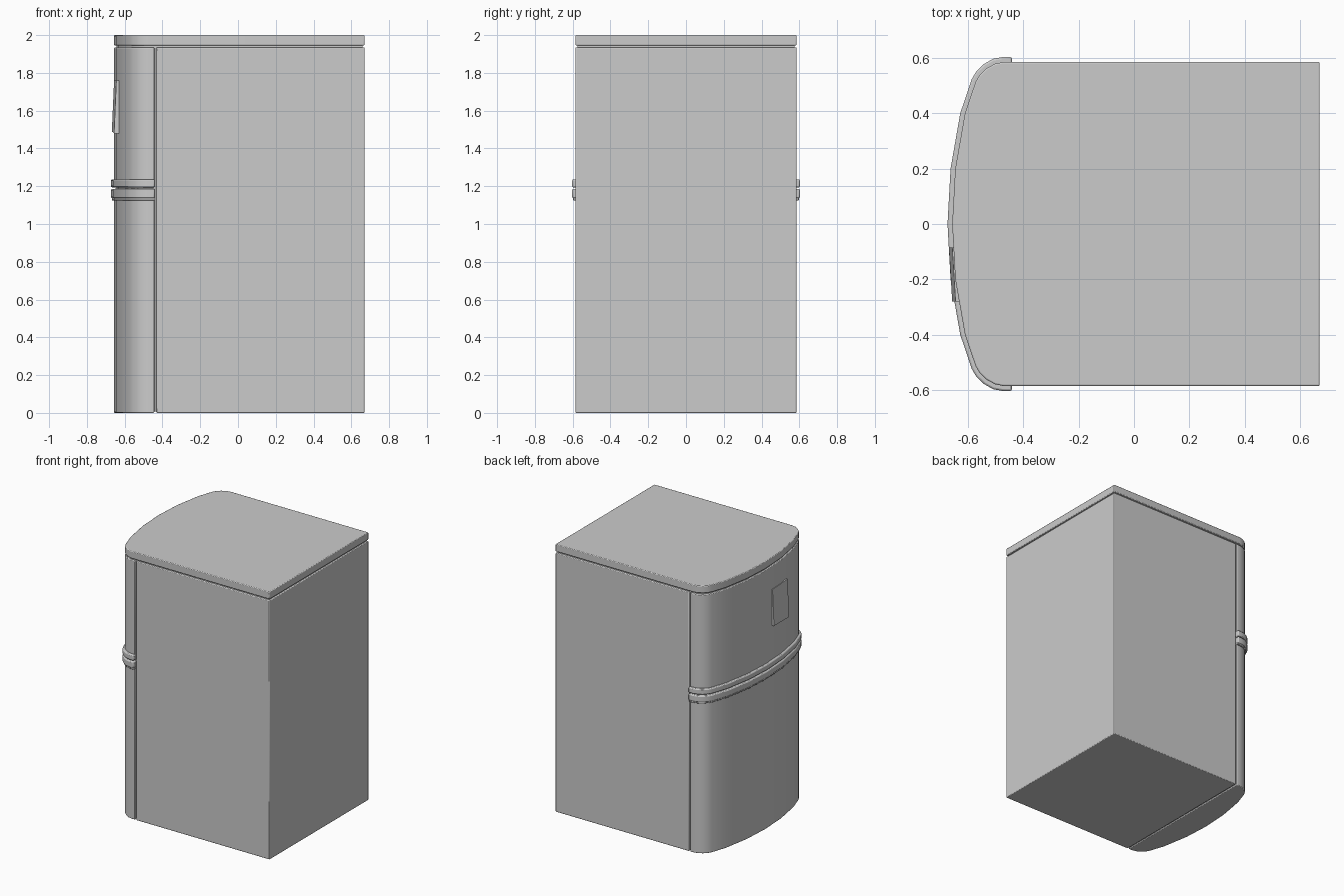
import bpy, bmesh
from mathutils import Vector

if "Cube" in bpy.data.objects:
    bpy.data.objects.remove(bpy.data.objects["Cube"])

# Half outline of the curved front (x, y), from the middle out to the side
FRONT = [(-0.656, 0), (-0.645, 0.2), (-0.61, 0.4), (-0.572, 0.512), (-0.557, 0.538),
         (-0.533, 0.561), (-0.503, 0.578), (-0.47, 0.585)]
# The same outline, pushed out for the handle bands
BAND = [(-0.673, 0), (-0.662, 0.2), (-0.627, 0.4), (-0.586, 0.522), (-0.569, 0.551),
        (-0.542, 0.577), (-0.509, 0.596), (-0.472, 0.603)]


def outline(half, back):
    """Mirror a half front and close it with a straight back edge."""
    side = half + [(back, half[-1][1])]
    return [(x, -y) for x, y in reversed(side[1:])] + side


def finish(obj, bevel):
    if bevel:
        mod = obj.modifiers.new("soft_edges", 'BEVEL')
        mod.width, mod.segments = bevel, 2
        mod.limit_method, mod.angle_limit = 'ANGLE', 0.8
    bpy.ops.object.select_all(action='DESELECT')
    obj.select_set(True)
    bpy.context.view_layer.objects.active = obj
    bpy.ops.object.shade_smooth_by_angle(angle=0.6)


def slab(name, points, z0, z1, bevel=0.005):
    """Extrude a flat outline from z0 to z1."""
    bm = bmesh.new()
    base = bm.faces.new([bm.verts.new((x, y, z0)) for x, y in points])
    new = bmesh.ops.extrude_face_region(bm, geom=[base])["geom"]
    bmesh.ops.translate(bm, vec=Vector((0, 0, z1 - z0)),
                        verts=[v for v in new if isinstance(v, bmesh.types.BMVert)])
    bmesh.ops.recalc_face_normals(bm, faces=bm.faces)
    mesh = bpy.data.meshes.new(name)
    bm.to_mesh(mesh)
    bm.free()
    obj = bpy.data.objects.new(name, mesh)
    bpy.context.collection.objects.link(obj)
    finish(obj, bevel)
    return obj


# Cabinet box and the recessed core seen in the gaps
cabinet = [(-0.433, -0.585), (0.67, -0.585), (0.67, 0.585), (-0.433, 0.585)]
slab("cabinet", cabinet, 0, 1.935)
core = [(x + 0.012, y * 0.98) for x, y in FRONT]
slab("inner_core", outline(core, 0.658), 0.008, 1.96, 0)

# Worktop and the two bowed doors
slab("top_cover", outline(FRONT, 0.67), 1.945, 2.0)
slab("lower_door", outline(FRONT, -0.443), 0, 1.187)
slab("upper_door", outline(FRONT, -0.443), 1.193, 1.935)

# Handle bands on both sides of the door split, with a thin lip beneath
slab("lower_handle_band", outline(BAND, -0.441), 1.137, 1.186, 0.007)
slab("upper_handle_band", outline(BAND, -0.441), 1.194, 1.236, 0.007)
lip = [(x + 0.006, y * 0.99) for x, y in BAND]
slab("handle_lip", outline(lip, -0.441), 1.125, 1.14, 0.003)

# Thin tilted plate on the upper door
plate = slab("door_plate", [(-0.668, -0.085), (-0.656, -0.28), (-0.625, -0.28),
                            (-0.63, -0.085)], 1.49, 1.76, 0)
for v in plate.data.vertices:
    if v.co.z > 1.6:
        v.co.x += 0.012
    elif v.co.y < -0.2:
        v.co.z -= 0.01
